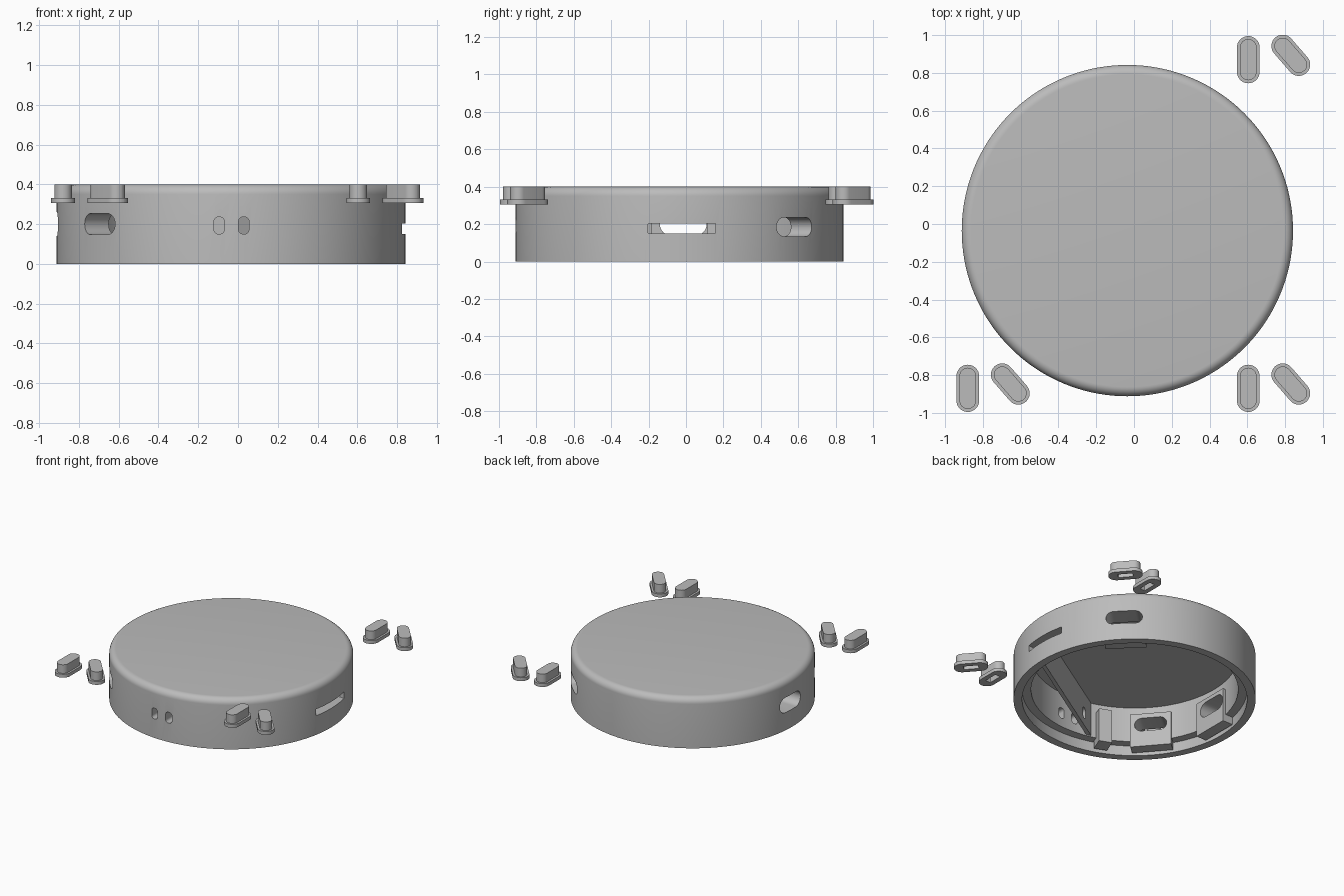
import bpy, bmesh, math
from mathutils import Matrix, Vector

cube = bpy.data.objects.get("Cube")
if cube:
    bpy.data.objects.remove(cube, do_unlink=True)

grey = bpy.data.materials.new("plain_grey")
grey.use_nodes = True
GREY = (0.5, 0.5, 0.5, 1)
grey.diffuse_color = GREY
grey.node_tree.nodes["Principled BSDF"].inputs["Base Color"].default_value = GREY

CENTRE = Matrix.Translation((-0.035, -0.035, 0))


def make(name, bm, matrix=Matrix()):
    bmesh.ops.transform(bm, matrix=matrix, verts=bm.verts)
    bmesh.ops.recalc_face_normals(bm, faces=bm.faces)
    mesh = bpy.data.meshes.new(name)
    bm.to_mesh(mesh)
    bm.free()
    mesh.materials.append(grey)
    ob = bpy.data.objects.new(name, mesh)
    bpy.context.collection.objects.link(ob)
    return ob


def rounded_prism(name, w, h, r, z0, z1, matrix=Matrix()):
    """Rounded rectangle in XY, extruded from z0 to z1."""
    bm = bmesh.new()
    ring = []
    for i, (sx, sy) in enumerate(((1, 1), (-1, 1), (-1, -1), (1, -1))):
        for k in range(9):
            a = math.radians(90 * i + 90 * k / 8)
            ring.append(bm.verts.new((sx * (w / 2 - r) + r * math.cos(a),
                                      sy * (h / 2 - r) + r * math.sin(a), z0)))
    bmesh.ops.remove_doubles(bm, verts=ring, dist=1e-5)
    face = bm.faces.new(bm.verts[:])
    top = bmesh.ops.extrude_face_region(bm, geom=[face])["geom"]
    bmesh.ops.translate(bm, vec=(0, 0, z1 - z0),
                        verts=[v for v in top if isinstance(v, bmesh.types.BMVert)])
    return make(name, bm, matrix)


def radial(angle, z, side=0):
    """Local z points outwards at the angle, local y points up."""
    return (CENTRE @ Matrix.Rotation(math.radians(angle + 90), 4, "Z")
            @ Matrix.Translation((side, 0, z)) @ Matrix.Rotation(math.radians(90), 4, "X"))


def combine(ob, tool, operation):
    tool.hide_render = True
    mod = ob.modifiers.new("combine", "BOOLEAN")
    mod.operation, mod.solver, mod.object = operation, "EXACT", tool
    bpy.context.view_layer.update()
    result = bpy.data.meshes.new_from_object(
        ob.evaluated_get(bpy.context.evaluated_depsgraph_get()))
    ob.modifiers.clear()
    ob.data = result
    bpy.data.objects.remove(tool, do_unlink=True)


def smooth(ob):
    bpy.ops.object.select_all(action="DESELECT")
    ob.select_set(True)
    bpy.context.view_layer.objects.active = ob
    bpy.ops.object.shade_smooth_by_angle(angle=math.radians(30))


# Hollow shell: outer wall, rounded top edge, cavity and a recess for the lid
R, H, FILLET = 0.877, 0.4, 0.05
profile = [(0, H)]
for k in range(9):
    a = math.radians(90 - 90 * k / 8)
    profile.append((R - FILLET + FILLET * math.cos(a), H - FILLET + FILLET * math.sin(a)))
profile += [(R, 0), (0.815, 0), (0.815, 0.08), (0.75, 0.08), (0.75, 0.36), (0, 0.36)]
bm = bmesh.new()
verts = [bm.verts.new((x, 0, z)) for x, z in profile]
edges = [bm.edges.new(pair) for pair in zip(verts, verts[1:])]
bmesh.ops.spin(bm, geom=verts + edges, axis=(0, 0, 1), cent=(0, 0, 0),
               angle=math.tau, steps=144, use_merge=False)
bmesh.ops.remove_doubles(bm, verts=bm.verts, dist=1e-5)
shell = make("shell", bm, CENTRE)

# Inner pads behind the openings, and a straight inner partition
for angle, width, inner in ((220.6, 0.3, 0.71), (180, 0.3, 0.71), (45, 0.3, 0.71), (248, 0.1, 0.68)):
    pad = rounded_prism("pad", width, 0.27, 0.001, inner, 0.80, radial(angle, 0.155))
    combine(shell, pad, "UNION")
partition = rounded_prism("partition", 1.14, 0.28, 0.001, 0.51, 0.54, radial(302, 0.23))
combine(shell, partition, "UNION")

# Openings: angle, sideways shift, height, width, tallness, corner radius
openings = (
    (45, 0, 0.185, 0.265, 0.102, 0.05),
    (220.6, 0, 0.2, 0.235, 0.106, 0.052),
    (180, -0.02, 0.2, 0.25, 0.12, 0.059),
    (0, 0.013, 0.177, 0.36, 0.052, 0.003),
    (270, -0.06, 0.193, 0.052, 0.085, 0.022),
    (270, 0.064, 0.193, 0.052, 0.085, 0.022),
)
for angle, side, z, w, h, r in openings:
    cutter = rounded_prism("cutter", w, h, r, 0.62, 1.0, radial(angle, z, side))
    combine(shell, cutter, "DIFFERENCE")
smooth(shell)

# Loose buttons: flanged pills with a socket underneath, in three pairs
for px, py in ((0.605, 0.87), (0.605, -0.87), (-0.88, -0.87)):
    for kind, dx, dy, turn in (("straight", 0, 0, 0), ("angled", 0.225, 0.023, 41)):
        place = Matrix.Translation((px + dx, py + dy, 0)) @ Matrix.Rotation(math.radians(turn), 4, "Z")
        button = rounded_prism(kind + "_button", 0.12, 0.25, 0.0599, 0.305, 0.332, place)
        stem = rounded_prism("stem", 0.088, 0.218, 0.0439, 0.32, 0.4, place)
        combine(button, stem, "UNION")
        socket = rounded_prism("socket", 0.045, 0.11, 0.002, 0.29, 0.36, place)
        combine(button, socket, "DIFFERENCE")
        smooth(button)
